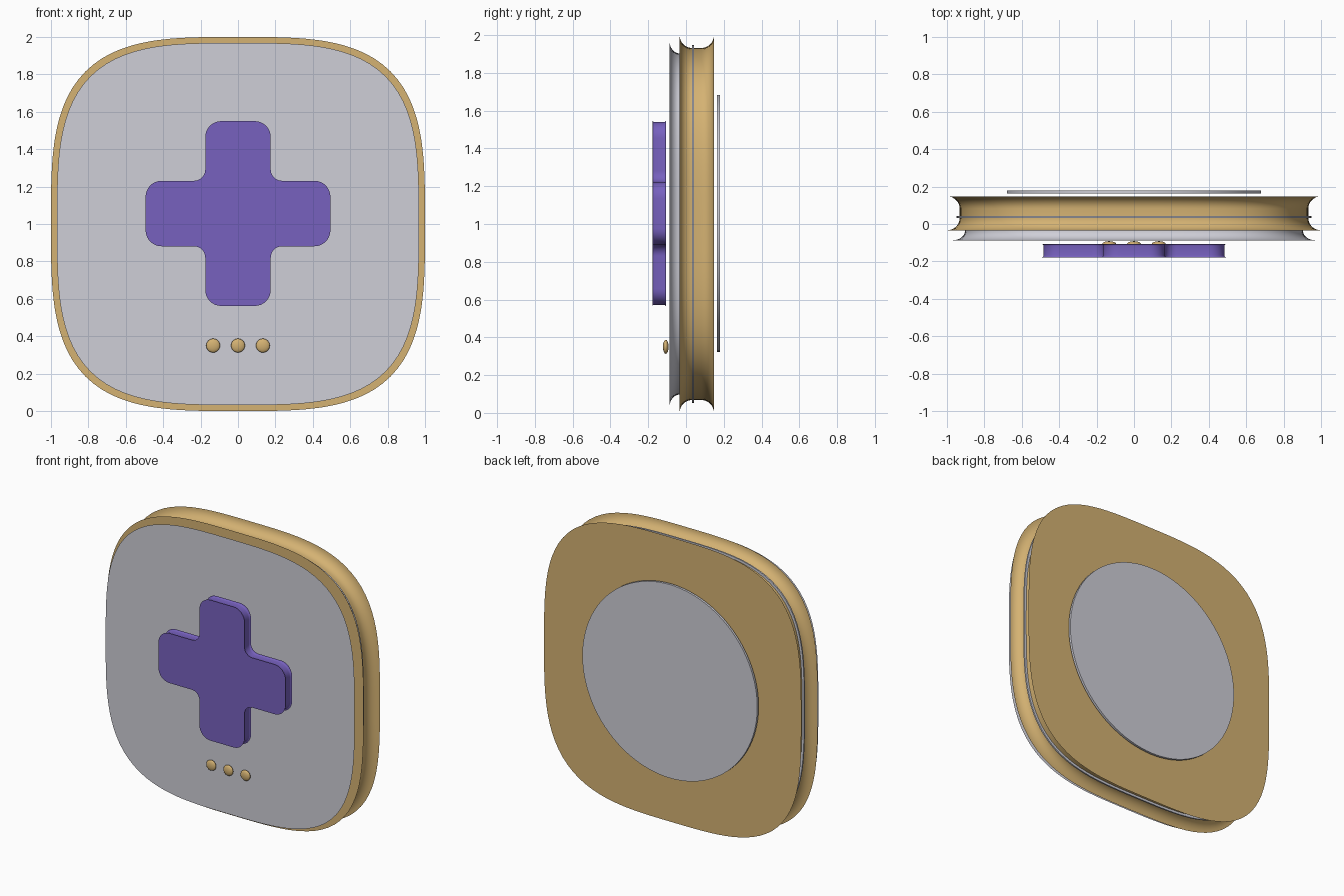
import bpy, bmesh, math
from mathutils import Vector

if "Cube" in bpy.data.objects:
    bpy.data.objects.remove(bpy.data.objects["Cube"])


def material(name, rgb):
    m = bpy.data.materials.new(name)
    m.diffuse_color = (*rgb, 1)
    m.use_nodes = True
    m.node_tree.nodes["Principled BSDF"].inputs["Base Color"].default_value = m.diffuse_color
    return m


GOLD = material("warm gold", (0.66, 0.445, 0.17))
GREY = material("pale grey", (0.62, 0.62, 0.68))
PURPLE = material("purple", (0.185, 0.12, 0.52))


def squircle(half, n=3.4, count=128):
    """Rounded-square outline in x, z."""
    pts = []
    for i in range(count):
        a = 2 * math.pi * i / count
        c, s = math.cos(a), math.sin(a)
        # polar form keeps the points evenly spread
        r = half / (abs(c) ** n + abs(s) ** n) ** (1 / n)
        pts.append((r * c, r * s))
    return pts


def circle(radius, count=96):
    return squircle(radius, 2, count)


def cross(inset, length=0.494, width=0.175, r_out=0.085, r_in=0.06, steps=8):
    """Plus-shaped outline with rounded corners."""
    l, w = length - inset, width - inset
    quarter = [(l, -w), (l, w), (w, w)]
    corners = []
    for k in range(4):
        for x, z in quarter:
            for _ in range(k):
                x, z = -z, x
            corners.append(Vector((x, z)))
    pts = []
    for i, p in enumerate(corners):
        d1 = (p - corners[i - 1]).normalized()
        d2 = (corners[(i + 1) % 12] - p).normalized()
        r = r_in if i % 3 == 2 else r_out
        c = p - r * d1 + r * d2
        for s in range(steps + 1):
            t = math.pi / 2 * s / steps
            q = c + r * (d1 * math.sin(t) - d2 * math.cos(t))
            pts.append((q.x, q.y))
    return pts


def loft(name, layers, outline, mat, z):
    """Skin outlines stacked along y; layers are (y, size)."""
    bm = bmesh.new()
    rings = [[bm.verts.new((x, y, h + z)) for x, h in outline(size)]
             for y, size in layers]
    for a, b in zip(rings, rings[1:]):
        n = len(a)
        for i in range(n):
            j = (i + 1) % n
            bm.faces.new((a[i], a[j], b[j], b[i]))
    bm.faces.new(rings[0])
    bm.faces.new(rings[-1])
    bmesh.ops.recalc_face_normals(bm, faces=bm.faces)
    mesh = bpy.data.meshes.new(name)
    bm.to_mesh(mesh)
    bm.free()
    finish(name, bpy.data.objects.new(name, mesh), mat, True)


def finish(name, ob, mat, link=False):
    if link:
        bpy.context.collection.objects.link(ob)
    ob.name = name
    ob.data.materials.append(mat)
    bpy.ops.object.select_all(action='DESELECT')
    ob.select_set(True)
    bpy.context.view_layer.objects.active = ob
    bpy.ops.object.shade_smooth_by_angle(angle=math.radians(35))


def cove(y, direction, depth, width, steps=8):
    """Concave quarter profile from a rim inward: (y, inset)."""
    return [(y + direction * width * (1 - math.cos(t)), depth * math.sin(t))
            for t in (math.pi / 2 * i / steps for i in range(steps + 1))]


# Gold body with a hollowed rim
rim = cove(-0.034, 1, 0.068, 0.066) + cove(0.148, -1, 0.068, 0.066)[::-1]
loft("body", [(y, 1 - i) for y, i in rim], squircle, GOLD, 1.0)

# Thin grey seam plate in the rim groove
loft("seam_plate", [(0.033, 0.948), (0.043, 0.948)], squircle, GREY, 1.0)

# Grey front panel, undercut towards the body
loft("front_panel", [(y, 0.968 - i) for y, i in cove(-0.087, 1, 0.065, 0.053)],
     squircle, GREY, 1.0)

# Purple cross with slightly hollowed sides
sides = cove(-0.178, 1, 0.01, 0.01, 4) + cove(-0.106, -1, 0.01, 0.01, 4)[::-1]
loft("cross", sides, cross, PURPLE, 1.056)

# Round back disc
loft("back_disc", [(0.164, 0.68), (0.18, 0.68)], circle, GREY, 1.003)

# Three flattened beads below the cross
for k in (-1, 0, 1):
    bpy.ops.mesh.primitive_uv_sphere_add(segments=32, ring_count=16, radius=1,
                                         location=(k * 0.133, -0.107, 0.35))
    bead = bpy.context.object
    bead.scale = (0.037, 0.015, 0.037)
    finish(f"bead_{k + 2}", bead, GOLD)
